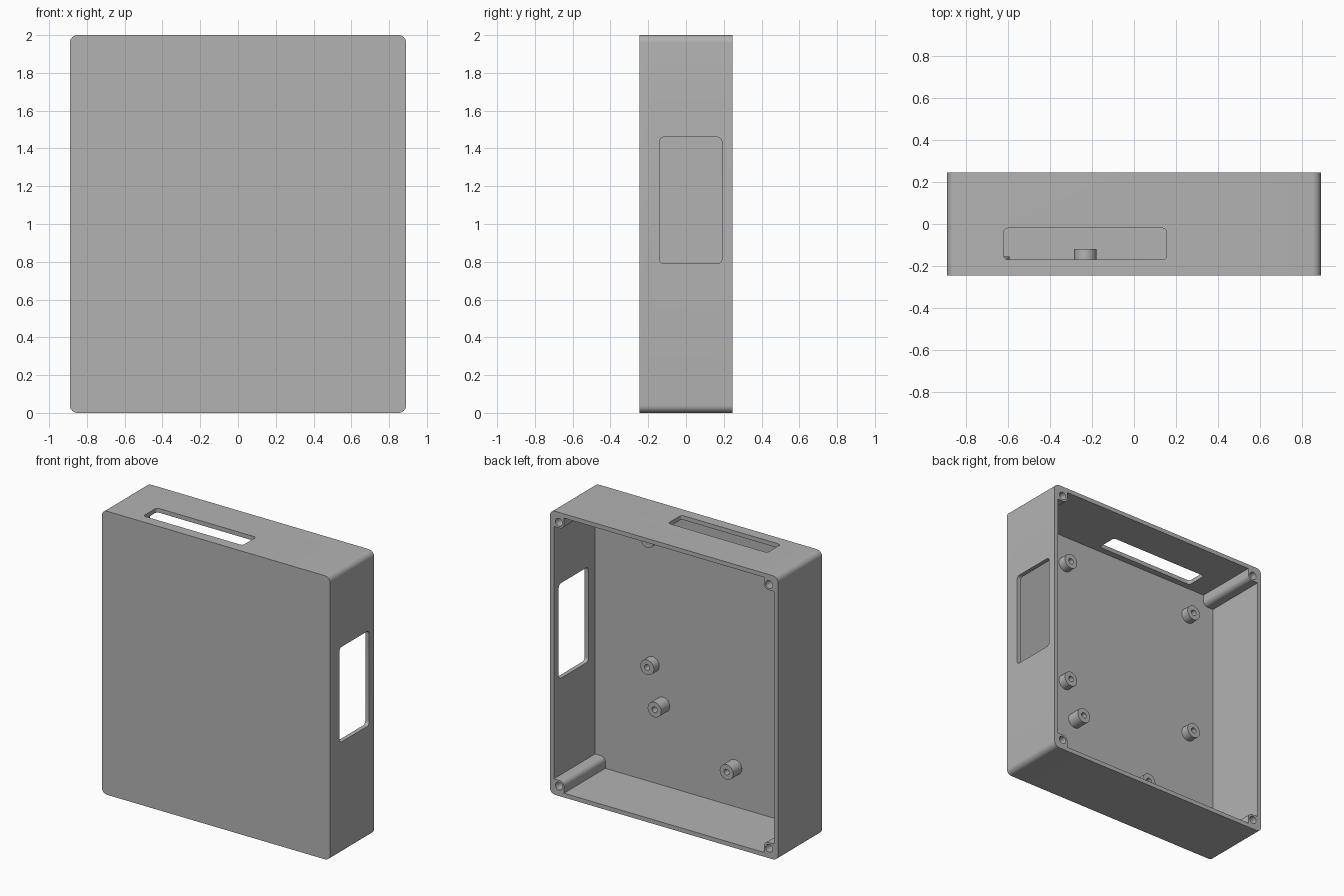
import bpy, bmesh
from math import sin, cos, pi, radians
from mathutils import Vector, Matrix

W, D, H = 0.89, 0.245, 1.0      # half sizes of the case
WALL, POST = 0.03, 0.11
FLOOR = -D + WALL

cube = bpy.data.objects.get("Cube")
if cube:
    bpy.data.objects.remove(cube, do_unlink=True)

grey = bpy.data.materials.new("plain_grey")
grey.use_nodes = True
colour = (0.45, 0.45, 0.45, 1)
grey.diffuse_color = colour
grey.node_tree.nodes["Principled BSDF"].inputs["Base Color"].default_value = colour


def finish(name, bm):
    bmesh.ops.recalc_face_normals(bm, faces=bm.faces)
    mesh = bpy.data.meshes.new(name)
    bm.to_mesh(mesh)
    bm.free()
    mesh.materials.append(grey)
    obj = bpy.data.objects.new(name, mesh)
    bpy.context.collection.objects.link(obj)
    return obj


def arc(cx, cy, r, start, end, steps=8):
    angles = [radians(start + (end - start) * i / steps) for i in range(steps + 1)]
    return [(cx + r * cos(a), cy + r * sin(a)) for a in angles]


def rounded_rect(u0, u1, v0, v1, r):
    return (arc(u1 - r, v1 - r, r, 0, 90) + arc(u0 + r, v1 - r, r, 90, 180)
            + arc(u0 + r, v0 + r, r, 180, 270) + arc(u1 - r, v0 + r, r, 270, 360))


def prism(name, outline, axis, start, end):
    """Extrude a 2D outline along the axis x, y or z."""
    place = {"x": lambda u, v: (start, u, v),
             "y": lambda u, v: (u, start, v),
             "z": lambda u, v: (u, v, start)}[axis]
    bm = bmesh.new()
    face = bm.faces.new([bm.verts.new(place(u, v)) for u, v in outline])
    top = bmesh.ops.extrude_face_region(bm, geom=[face])["geom"]
    shift = Vector([end - start if a == axis else 0 for a in "xyz"])
    bmesh.ops.translate(bm, vec=shift,
                        verts=[g for g in top if isinstance(g, bmesh.types.BMVert)])
    return finish(name, bm)


def smooth(obj):
    bpy.ops.object.select_all(action="DESELECT")
    obj.select_set(True)
    bpy.context.view_layer.objects.active = obj
    bpy.ops.object.shade_smooth_by_angle(angle=radians(30))


# Outer case with rounded corners
case = prism("case", rounded_rect(-W, W, 0, 2 * H, 0.04), "y", -D, D)

# Cavity outline, notched so that a rounded screw post stays in each corner
r = 0.035
px, pz = W - POST, H - POST
corner = [(W - WALL, pz)] + arc(px + r, pz + r, r, 270, 180) + [(px, H - WALL)]
outline = []
for sx, sz in ((1, 1), (-1, 1), (-1, -1), (1, -1)):
    part = [(sx * x, H + sz * z) for x, z in corner]
    outline += part if sx * sz > 0 else part[::-1]
cutters = [prism("cavity_cutter", outline, "y", FLOOR, D + 0.1)]

# Side window and top slot
cutters.append(prism("window_cutter", rounded_rect(-0.14, 0.19, 0.79, 1.46, 0.025),
                     "x", W - 0.06, W + 0.1))
cutters.append(prism("slot_cutter", rounded_rect(-0.62, 0.155, -0.17, -0.02, 0.02),
                     "z", 2 * H - 0.06, 2 * H + 0.1))

# Screw holes in the corner posts
for sx in (-1, 1):
    for sz in (-1, 1):
        circle = arc(sx * (W - 0.07), H + sz * (H - 0.07), 0.027, 0, 360, 24)[:-1]
        cutters.append(prism("screw_hole_cutter", circle, "y", D - 0.2, D + 0.1))

for cutter in cutters:
    cutter.hide_render = True
    mod = case.modifiers.new(cutter.name, "BOOLEAN")
    mod.operation, mod.solver, mod.object = "DIFFERENCE", "EXACT", cutter

# Bake the cuts, then drop the cutters
graph = bpy.context.evaluated_depsgraph_get()
baked = bpy.data.meshes.new_from_object(case.evaluated_get(graph))
case.modifiers.clear()
case.data = baked
for cutter in cutters:
    bpy.data.objects.remove(cutter, do_unlink=True)
smooth(case)


def standoff(name, x, z, end):
    """Lathe a hollow mounting post rising from the case floor."""
    radius, hole = 0.053, 0.02
    profile = [(0, FLOOR + 0.005), (hole, FLOOR + 0.005), (hole, end),
               (radius, end), (radius, FLOOR - 0.005), (0, FLOOR - 0.005)]
    bm = bmesh.new()
    verts = [bm.verts.new((a, b, 0)) for a, b in profile]
    edges = [bm.edges.new(pair) for pair in zip(verts, verts[1:])]
    bmesh.ops.spin(bm, geom=verts + edges, cent=(0, 0, 0), axis=(0, 1, 0),
                   angle=2 * pi, steps=32)
    bmesh.ops.remove_doubles(bm, verts=bm.verts, dist=0.0005)
    bmesh.ops.transform(bm, matrix=Matrix.Translation((x, 0, z)), verts=bm.verts)
    smooth(finish(name, bm))


# Four short standoffs in a rectangle, two taller ones below
for x in (-0.645, 0.412):
    for z in (0.863, 1.76):
        standoff("short_standoff", x, z, -0.155)
for x, z in ((0.33, 0.6), (-0.232, 0.31)):
    standoff("tall_standoff", x, z, -0.12)
